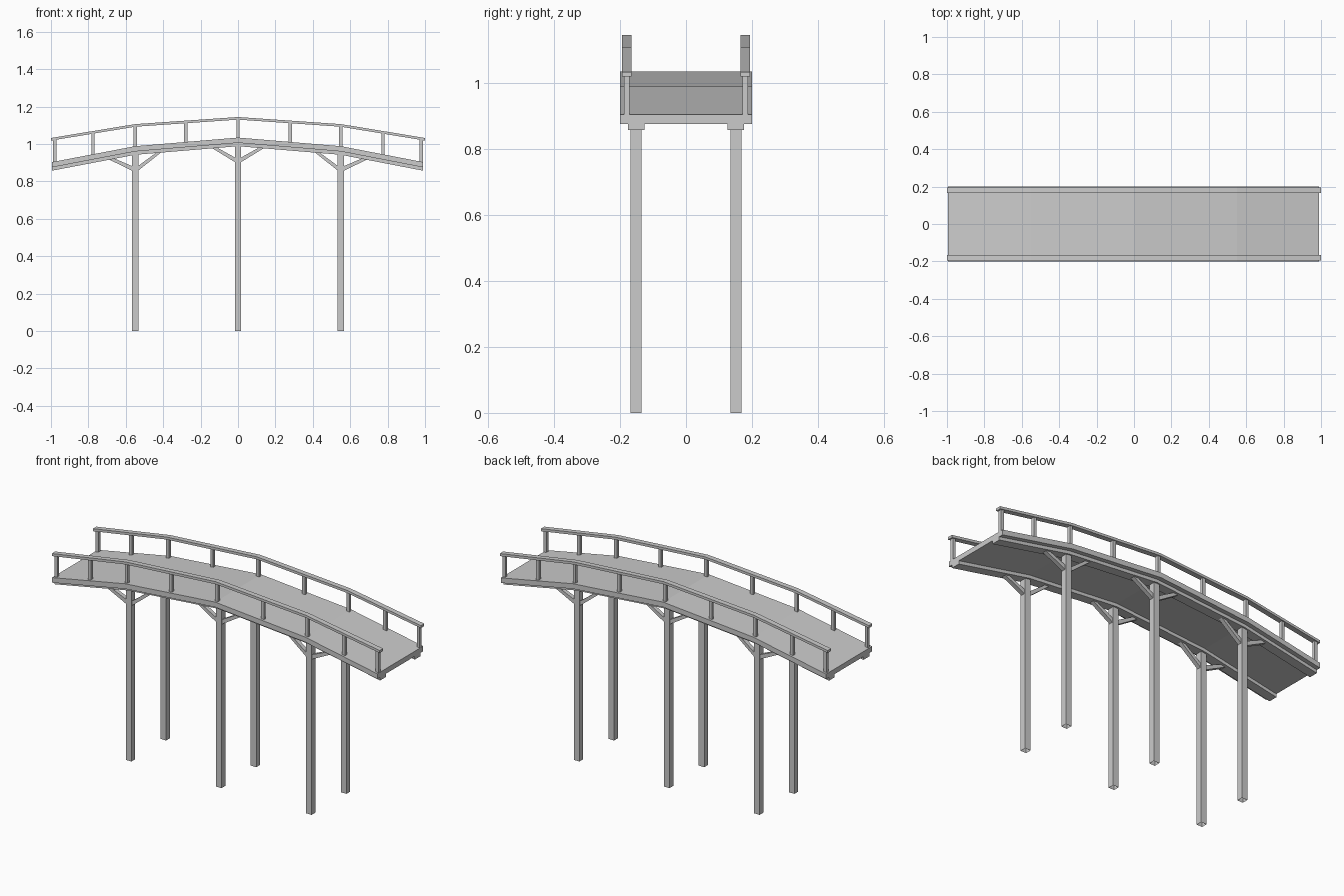
import bpy, bmesh

if "Cube" in bpy.data.objects:
    bpy.data.objects.remove(bpy.data.objects["Cube"])

# Longitudinal arch profiles: (x, top z)
DECK = [(-0.995, 0.903), (-0.55, 0.988), (0, 1.034), (0.55, 0.988), (0.99, 0.903)]
RAIL = [(-1, 1.032), (-0.55, 1.106), (0, 1.144), (0.55, 1.106), (1, 1.032)]


def height(path, x):
    for (x0, z0), (x1, z1) in zip(path, path[1:]):
        if x <= x1:
            return z0 + (z1 - z0) * (x - x0) / (x1 - x0)
    return path[-1][1]


def extrude_outline(name, outline, y0, y1):
    """Side-view outline in x/z, extruded along y."""
    bm = bmesh.new()
    face = bm.faces.new([bm.verts.new((x, y0, z)) for x, z in outline])
    new = bmesh.ops.extrude_face_region(bm, geom=[face])["geom"]
    bmesh.ops.translate(bm, vec=(0, y1 - y0, 0),
                        verts=[v for v in new if isinstance(v, bmesh.types.BMVert)])
    bmesh.ops.recalc_face_normals(bm, faces=bm.faces)
    mesh = bpy.data.meshes.new(name)
    bm.to_mesh(mesh)
    bm.free()
    obj = bpy.data.objects.new(name, mesh)
    bpy.context.collection.objects.link(obj)
    return obj


def strip(name, path, top, bottom, y0, y1):
    outline = [(x, z - top) for x, z in path] + [(x, z - bottom) for x, z in reversed(path)]
    return extrude_outline(name, outline, y0, y1)


def box(name, x, half, z_of, z_low_of, y0, y1):
    xs = (x - half, x, x + half)
    return extrude_outline(name, [(a, z_low_of(a)) for a in xs] +
                           [(a, z_of(a)) for a in reversed(xs)], y0, y1)


# Arched walkway
strip("deck", DECK, 0, 0.028, -0.2, 0.2)

for s, side in ((-1, "front"), (1, "back")):
    # Support beam and handrail
    strip(side + "_beam", DECK, 0.028, 0.046, s * 0.125, s * 0.176)
    strip(side + "_handrail", RAIL, 0, 0.014, s * 0.165, s * 0.194)

    # Railing posts
    for x in (-0.98, -0.775, -0.55, -0.28, 0, 0.28, 0.55, 0.775, 0.98):
        box(side + "_railing_post", x, 0.009,
            lambda a: height(RAIL, a) - 0.014, lambda a: height(DECK, a),
            s * 0.171, s * 0.188)

    # Piers with a pair of diagonal braces
    for px in (-0.55, 0, 0.55):
        pier = box(side + "_pier", px, 0.017,
                   lambda a: height(DECK, a) - 0.046, lambda a: 0,
                   s * 0.135, s * 0.168)
        # Open foot
        bm = bmesh.new()
        bm.from_mesh(pier.data)
        foot = [f for f in bm.faces if all(v.co.z < 1e-4 for v in f.verts)]
        bmesh.ops.delete(bm, geom=foot, context='FACES')
        bm.to_mesh(pier.data)
        bm.free()

        base = height(DECK, px) - 0.129
        for d in (-1, 1):
            a, b = px + d * 0.112, px + d * 0.14
            outline = [(px + d * 0.015, base - 0.015 + 0.012),
                       (px + d * 0.015, base + 0.022),
                       (a, height(DECK, a) - 0.044),
                       (b, height(DECK, b) - 0.044)]
            extrude_outline(side + "_brace", outline, s * 0.14, s * 0.163)
